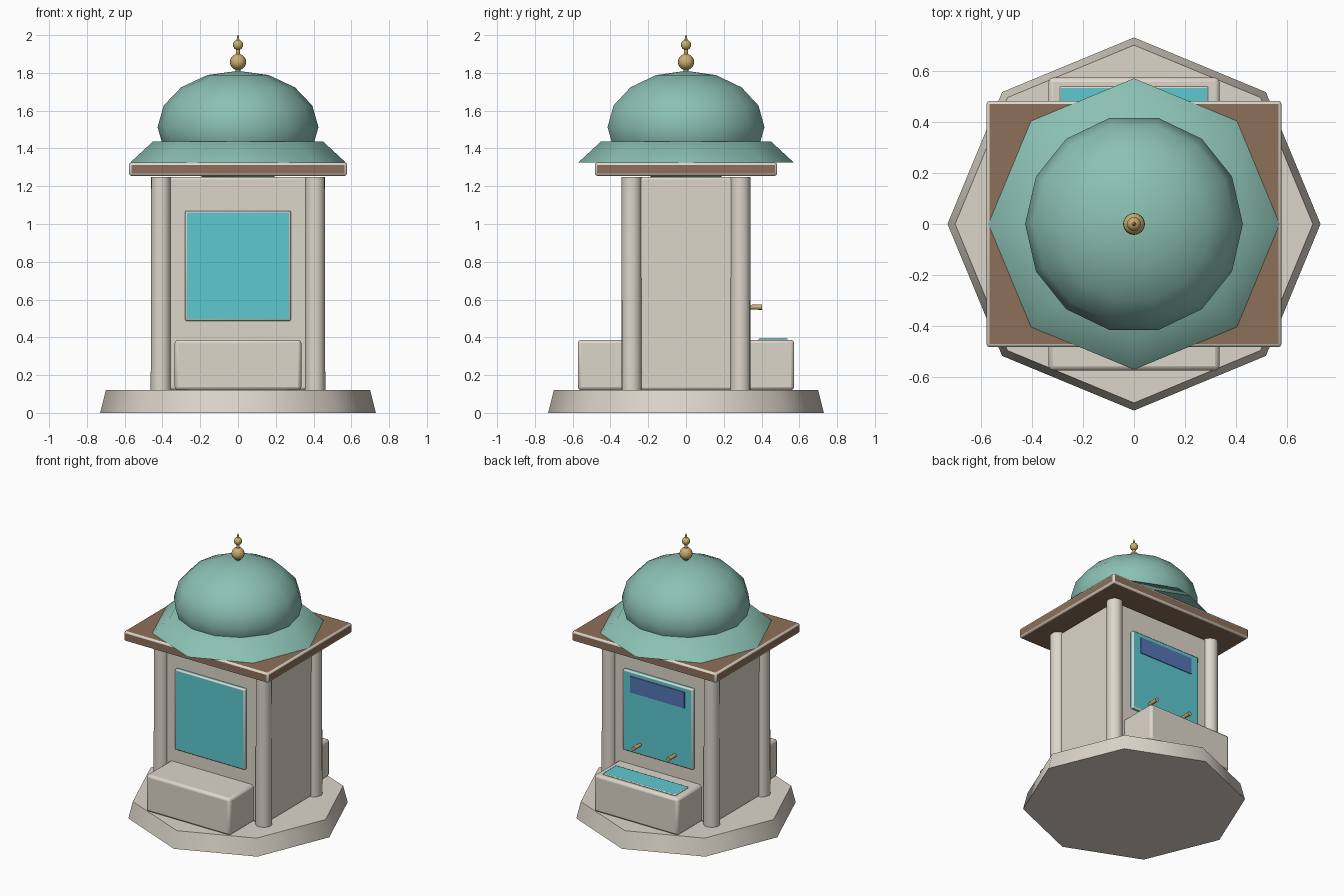
import bpy
import math

cube = bpy.data.objects.get("Cube")
if cube:
    bpy.data.objects.remove(cube)


def material(name, rgb):
    m = bpy.data.materials.new(name)
    m.use_nodes = True
    m.diffuse_color = (*rgb, 1)
    m.node_tree.nodes["Principled BSDF"].inputs["Base Color"].default_value = (*rgb, 1)
    return m


stone = material("pale stone", (0.72, 0.67, 0.59))
teal = material("turquoise tile", (0.11, 0.59, 0.64))
copper = material("green copper", (0.26, 0.53, 0.45))
wood = material("brown wood", (0.27, 0.16, 0.10))
blue = material("blue enamel", (0.09, 0.18, 0.47))
gold = material("gold", (0.60, 0.43, 0.16))


def finish(name, mat, angle):
    ob = bpy.context.object
    ob.name = ob.data.name = name
    ob.data.materials.append(mat)
    bpy.ops.object.shade_smooth_by_angle(angle=math.radians(angle))
    return ob


def box(name, mat, x, y, z, bevel=0, edge=None):
    """Box from (min, max) ranges; edge gives the bevel its own colour."""
    spans = (x, y, z)
    bpy.ops.mesh.primitive_cube_add(size=1, location=[(a + b) / 2 for a, b in spans])
    bpy.context.object.scale = [b - a for a, b in spans]
    bpy.ops.object.transform_apply(location=False, rotation=False, scale=True)
    ob = finish(name, mat, 40)
    if bevel:
        mod = ob.modifiers.new("Bevel", 'BEVEL')
        mod.width = bevel
        mod.segments = 2
        if edge:
            ob.data.materials.append(edge)
            mod.material = 1
    return ob


def cone(name, mat, sides, r1, r2, z1, z2, x=0, y=0, angle=50):
    bpy.ops.mesh.primitive_cone_add(vertices=sides, radius1=r1, radius2=r2,
                                    depth=z2 - z1, location=(x, y, (z1 + z2) / 2))
    return finish(name, mat, angle)


def ball(name, mat, segments, rings, r, z, height):
    bpy.ops.mesh.primitive_uv_sphere_add(segments=segments, ring_count=rings,
                                         radius=r, location=(0, 0, z),
                                         rotation=(0, 0, math.pi / 2))
    bpy.context.object.scale.z = height / r
    bpy.ops.object.transform_apply(location=False, rotation=True, scale=True)
    return finish(name, mat, 60)


# Octagonal plinth and main block
cone("plinth", stone, 8, 0.73, 0.70, 0, 0.12)
box("body", stone, (-0.42, 0.42), (-0.30, 0.30), (0.12, 1.25), 0.015)

# Corner columns
for sx, side in ((-1, "right"), (1, "left")):
    for sy, end in ((-1, "front"), (1, "back")):
        cone(f"{end}_{side}_column", stone, 16, 0.054, 0.053, 0.12, 1.25,
             sx * 0.408, sy * 0.288)

# Tiled panel and basin on front and back
for s, end in ((-1, "front"), (1, "back")):
    box(f"{end}_panel", teal, (-0.28, 0.28), sorted((s * 0.28, s * 0.324)),
        (0.487, 1.07), 0.009, stone)
    box(f"{end}_basin", stone, (-0.335, 0.335), sorted((s * 0.25, s * 0.573)),
        (0.12, 0.387), 0.018)

# Back details: water surface, enamel plaque, two taps
box("water", teal, (-0.29, 0.29), (0.385, 0.538), (0.37, 0.396), 0.005, stone)
box("plaque", blue, (-0.217, 0.217), (0.32, 0.33), (0.92, 1.037))
for sx, side in ((-1, "right"), (1, "left")):
    tap = cone(f"{side}_tap", gold, 12, 0.011, 0.015, 0, 0.085)
    tap.rotation_euler.x = -math.pi / 2
    tap.location = (sx * 0.14, 0.36, 0.56)

# Eaves slab and flared octagonal skirt
box("eaves", wood, (-0.577, 0.577), (-0.482, 0.482), (1.255, 1.325), 0.012, stone)
cone("roof_skirt", copper, 8, 0.57, 0.45, 1.326, 1.437)

# Dome
ball("dome", copper, 14, 8, 0.426, 1.513, 0.298)

# Finial
cone("finial_rod", gold, 12, 0.013, 0.009, 1.80, 1.95)
ball("finial_lower_ball", gold, 16, 10, 0.043, 1.858, 0.043)
ball("finial_upper_ball", gold, 16, 10, 0.027, 1.948, 0.027)
cone("finial_tip", gold, 10, 0.011, 0.003, 1.96, 2.0)
